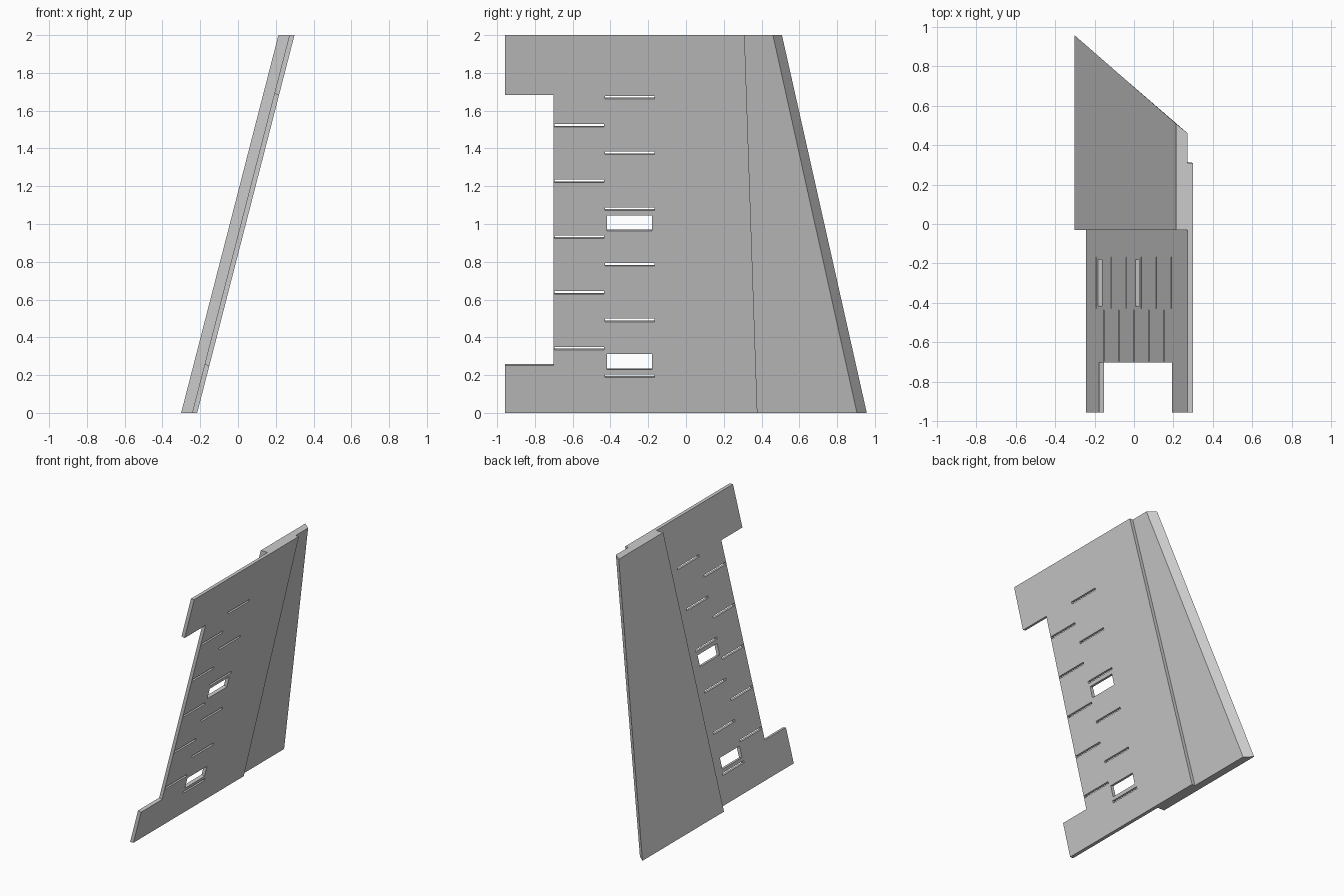
import bpy, bmesh
from mathutils import Vector

cube = bpy.data.objects.get("Cube")
if cube:
    bpy.data.objects.remove(cube)

SLOPE = 0.2575                                  # lean of the sheets, x per z
SLAB_X, JOIN_X, FACE_X = -0.301, -0.243, -0.216  # sheet surfaces at ground level
NORMAL = Vector((1, 0, -SLOPE)).normalized()

grey = bpy.data.materials.new("plain grey")
grey.use_nodes = True
grey.diffuse_color = (0.6, 0.6, 0.6, 1)
grey.node_tree.nodes["Principled BSDF"].inputs["Base Color"].default_value = (0.6, 0.6, 0.6, 1)


def make_object(name, bm):
    bmesh.ops.recalc_face_normals(bm, faces=bm.faces)
    mesh = bpy.data.meshes.new(name)
    bm.to_mesh(mesh)
    bm.free()
    mesh.materials.append(grey)
    obj = bpy.data.objects.new(name, mesh)
    bpy.context.collection.objects.link(obj)
    return obj


def add_prism(bm, ring_a, ring_b):
    a = [bm.verts.new(p) for p in ring_a]
    b = [bm.verts.new(p) for p in ring_b]
    bm.faces.new(a)
    bm.faces.new(b[::-1])
    for i in range(len(a)):
        j = (i + 1) % len(a)
        bm.faces.new((a[j], a[i], b[i], b[j]))


def ring(x, front, back_low, back_high):
    """Leaning outline from ground to top, level at both ends."""
    outline = [(front, 0), (back_low, 0), (back_high, 2), (front, 2)]
    return [Vector((x + SLOPE * z, y, z)) for y, z in outline]


# Thick rear slab with a bevelled, tapering back edge
bm = bmesh.new()
add_prism(bm, ring(SLAB_X, -0.03, 0.957, 0.508), ring(JOIN_X, -0.03, 0.905, 0.46))
make_object("rear_slab", bm)

# Thin slotted panel
bm = bmesh.new()
add_prism(bm, ring(JOIN_X, -0.957, 0.378, 0.31), ring(FACE_X, -0.957, 0.378, 0.31))
panel = make_object("slotted_panel", bm)

# Openings cut square to the sheet
bm = bmesh.new()


def add_cut(y0, y1, z0, z1):
    corners = [(y0, z0), (y1, z0), (y1, z1), (y0, z1)]
    base = [Vector((JOIN_X + SLOPE * z, y, z)) for y, z in corners]
    add_prism(bm, [p - NORMAL * 0.03 for p in base], [p + NORMAL * 0.06 for p in base])


add_cut(-1.1, -0.702, 0.258, 1.69)              # front notch
for z in (0.235, 0.97):                         # windows
    add_cut(-0.417, -0.18, z, z + 0.082)
for y0, y1, first, count in ((-0.697, -0.435, 0.348, 5), (-0.428, -0.168, 0.202, 6)):
    for i in range(count):                      # slot rows
        z = first + 0.295 * i
        add_cut(y0, y1, z - 0.008, z + 0.008)
cutter = make_object("opening_cutter", bm)
cutter.hide_render = True

cut = panel.modifiers.new("openings", 'BOOLEAN')
cut.operation = 'DIFFERENCE'
cut.solver = 'EXACT'
cut.object = cutter
bpy.context.view_layer.objects.active = panel
bpy.ops.object.modifier_apply(modifier=cut.name)
bpy.data.objects.remove(cutter)
